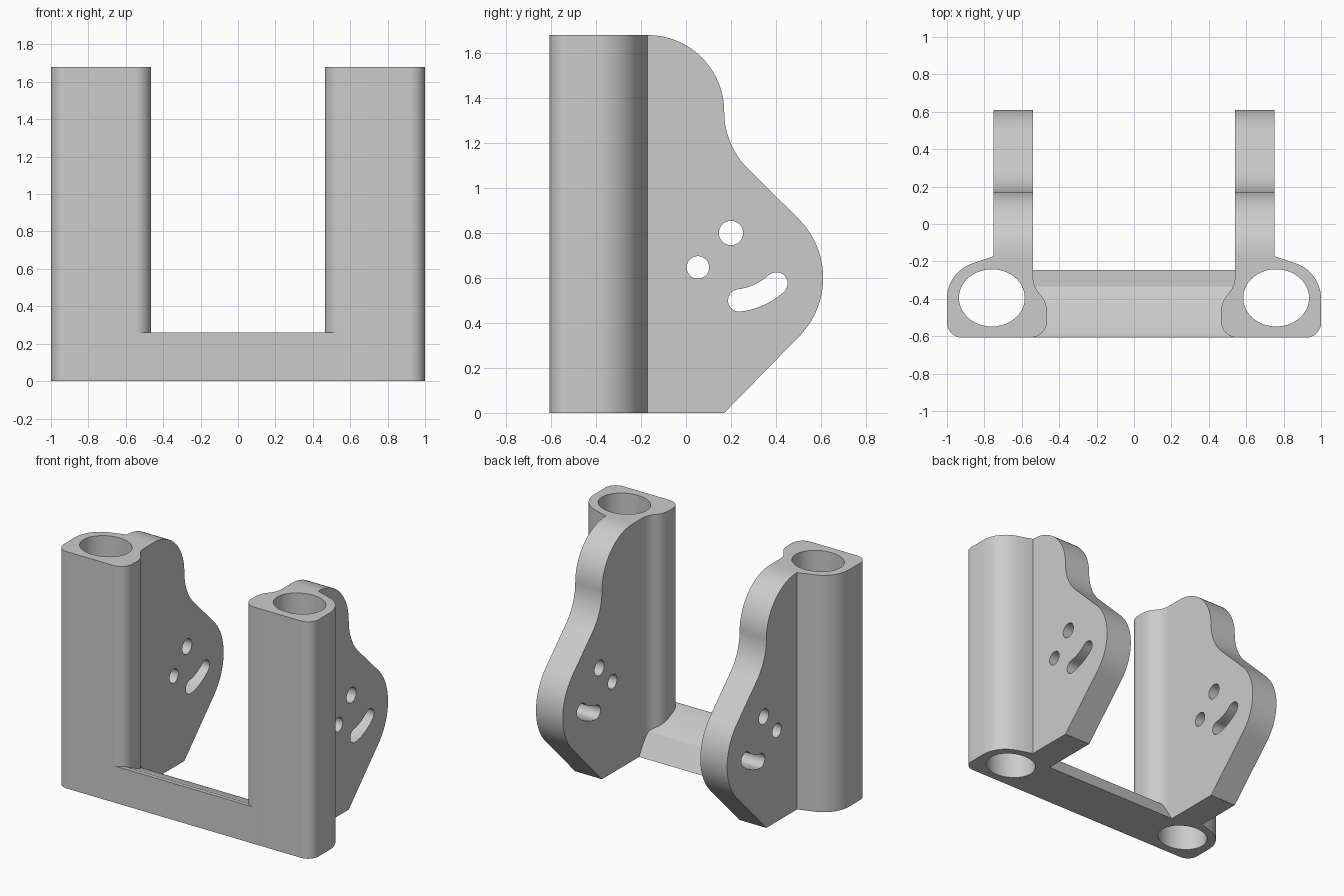
import bpy
import bmesh
from math import cos, sin, radians
from mathutils import Matrix

if "Cube" in bpy.data.objects:
    bpy.data.objects.remove(bpy.data.objects["Cube"], do_unlink=True)

GREY = (0.6, 0.6, 0.6, 1.0)
material = bpy.data.materials.new("plain grey")
material.use_nodes = True
material.diffuse_color = GREY
material.node_tree.nodes["Principled BSDF"].inputs["Base Color"].default_value = GREY

# Maps profile (u, v) and extrusion depth onto (y, z) and x
SIDEWAYS = Matrix(((0, 0, 1, 0), (1, 0, 0, 0), (0, 1, 0, 0), (0, 0, 0, 1)))


def arc(cx, cy, r, start, end, steps=12, ry=None):
    """Points along an arc, angles in degrees."""
    ry = ry or r
    angles = [radians(start + (end - start) * i / steps) for i in range(steps + 1)]
    return [(cx + r * cos(a), cy + ry * sin(a)) for a in angles]


def ring(cx, cy, r, ry=None, steps=64):
    return arc(cx, cy, r, 0, 360, steps, ry)[:-1]


def extrude(name, loops, low, high, matrix=Matrix(), mirrored=True):
    """Fill an outline with holes, extrude it, and mirror it across x."""
    bm = bmesh.new()
    for loop in loops:
        verts = [bm.verts.new((u, v, low)) for u, v in loop]
        for a, b in zip(verts, verts[1:] + verts[:1]):
            bm.edges.new((a, b))
    bmesh.ops.triangle_fill(bm, edges=bm.edges[:], use_beauty=True)
    solid = bmesh.ops.extrude_face_region(bm, geom=bm.faces[:])
    moved = [g for g in solid["geom"] if isinstance(g, bmesh.types.BMVert)]
    bmesh.ops.translate(bm, verts=moved, vec=(0, 0, high - low))
    bm.transform(matrix)
    bmesh.ops.recalc_face_normals(bm, faces=bm.faces[:])
    mesh = bpy.data.meshes.new(name)
    bm.to_mesh(mesh)
    bm.free()
    mesh.materials.append(material)
    obj = bpy.data.objects.new(name, mesh)
    bpy.context.collection.objects.link(obj)
    if mirrored:
        mod = obj.modifiers.new("mirror", 'MIRROR')
        mod.use_clip = False
        mod.use_mirror_merge = False
    bpy.ops.object.select_all(action='DESELECT')
    obj.select_set(True)
    bpy.context.view_layer.objects.active = obj
    bpy.ops.object.shade_smooth_by_angle(angle=radians(25))
    return obj


# Hollow upright columns
FRONT = -0.607
bend = 0.139
column = [(0.54, -0.172)]
column += arc(0.54 - bend, -0.28, bend, 0, -43)
column += arc(0.465 + bend, -0.47, bend, 137, 180)
column += arc(0.552, FRONT + 0.087, 0.087, 180, 270)
column += arc(0.92, FRONT + 0.08, 0.08, -90, 0)
column += arc(0.8, -0.4, 0.2, 0, 72, 20)
column += [(0.75, -0.172)]
extrude("columns", [column, ring(0.76, -0.395, 0.176, 0.153)], 0, 1.68)

# Side plates with two round holes and a curved slot
plate = [(-0.19, 0), (0.17, 0)]
plate += arc(0.24, 0.6, 0.37, -45, 45, 24)
plate += arc(0.53, 1.34, 0.36, 225, 180, 16)
plate += arc(-0.17, 1.34, 0.34, 0, 90, 24)
plate += [(-0.19, 1.68)]

px, pz, sweep, half = 0.2, 0.8, 0.302, 0.05
first, last = -83, -48
(ax, az), (bx, bz) = arc(px, pz, sweep, first, last, 1)
slot = arc(px, pz, sweep + half, first, last)
slot += arc(bx, bz, half, last, last + 180)[1:-1]
slot += arc(px, pz, sweep - half, last, first)
slot += arc(ax, az, half, first + 180, first + 360)[1:-1]

holes = [ring(px, pz, 0.054, steps=40), ring(0.053, 0.647, 0.05, steps=40), slot]
extrude("side_plates", [plate] + holes, 0.54, 0.75, SIDEWAYS)

# Crossbar with a top that falls away to the back
bar = [(FRONT, 0), (-0.245, 0), (-0.335, 0.15), (-0.578, 0.26), (FRONT, 0.26)]
extrude("crossbar", [bar], -0.552, 0.552, SIDEWAYS, mirrored=False)
